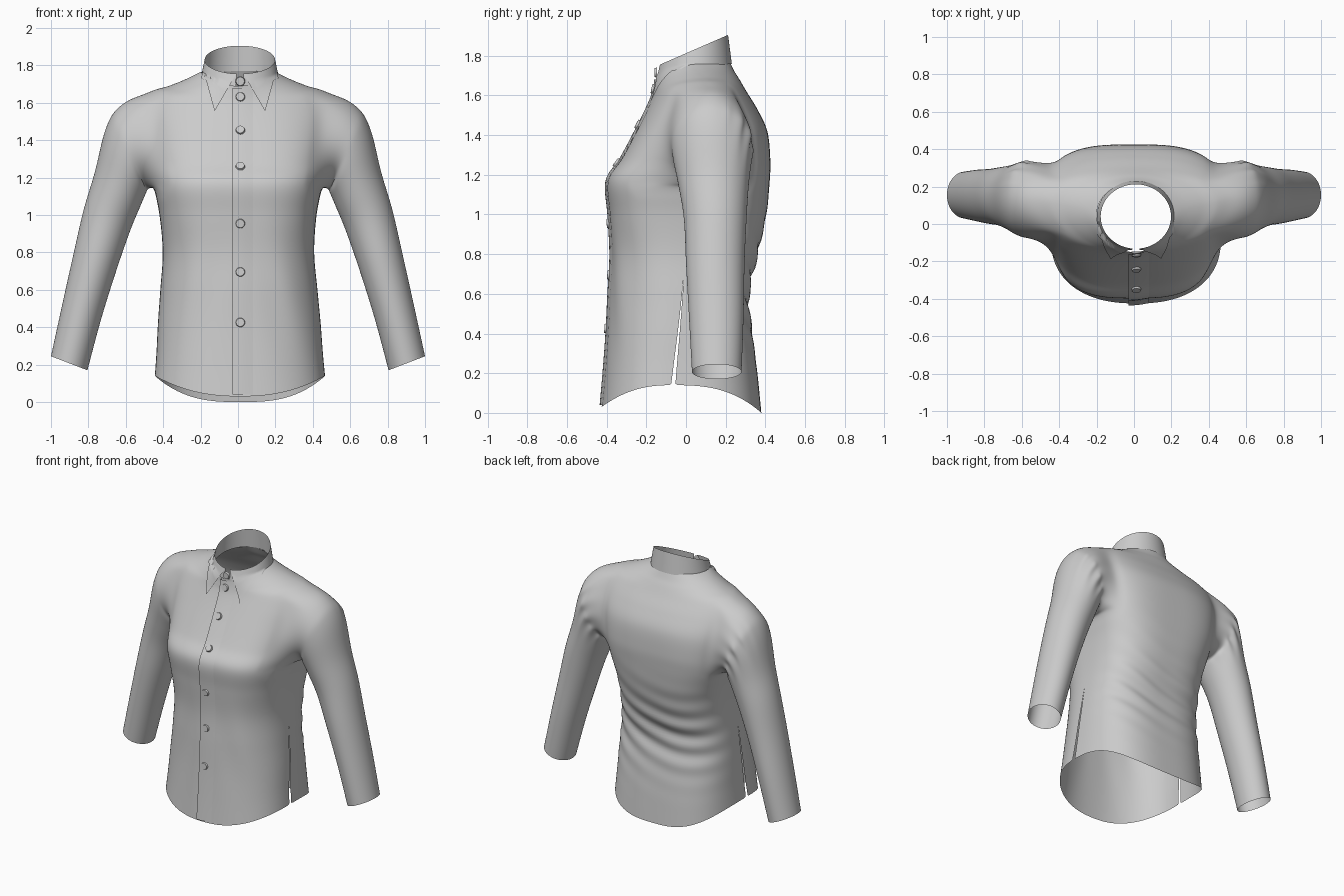
import bpy, bmesh, math
from math import sin, cos, pi, exp
from mathutils import Vector, Matrix
from mathutils.bvhtree import BVHTree

if "Cube" in bpy.data.objects:
    bpy.data.objects.remove(bpy.data.objects["Cube"])

N, S = 96, 6            # columns around the torso, steps between profile rows
SIDES = (N // 4, 3 * N // 4)


def spline(rows, steps):
    """Catmull-Rom interpolation through rows of numbers or vectors."""
    out = []
    for i in range(len(rows) - 1):
        p = [rows[max(0, min(len(rows) - 1, i + d))] for d in (-1, 0, 1, 2)]
        for k in range(steps):
            t = k / steps
            out.append([b + (c - a) * (t / 2) + (a * 2 - b * 5 + c * 4 - d) * (t * t / 2)
                        + (b * 3 - a - c * 3 + d) * (t ** 3 / 2) for a, b, c, d in zip(*p)])
    return out + [list(rows[-1])]


def finish(name, bm, angle=40):
    bmesh.ops.recalc_face_normals(bm, faces=bm.faces)
    mesh = bpy.data.meshes.new(name)
    bm.to_mesh(mesh)
    bm.free()
    ob = bpy.data.objects.new(name, mesh)
    bpy.context.collection.objects.link(ob)
    bpy.ops.object.select_all(action='DESELECT')
    ob.select_set(True)
    bpy.context.view_layer.objects.active = ob
    bpy.ops.object.shade_smooth_by_angle(angle=math.radians(angle))
    return ob


def sheet(bm, grid):
    vs = [[bm.verts.new(p) for p in row] for row in grid]
    for a, b in zip(vs, vs[1:]):
        for k in range(len(a) - 1):
            bm.faces.new((a[k], a[k + 1], b[k + 1], b[k]))


# Torso rows: z front, z side, z back, half width, y front, y back, y side, squareness
torso = spline([
    (.03, .14, .00, .455, -.425, .38, -.075, .86),
    (.20, .26, .20, .445, -.41, .36, -.06, .86),
    (.40, .42, .40, .435, -.395, .335, -.04, .86),
    (.60, .60, .60, .42, -.385, .315, -.02, .84),
    (.80, .80, .80, .405, -.375, .36, .0, .78),
    (1.0, 1.0, 1.0, .42, -.385, .405, .04, .68),
    (1.17, 1.15, 1.17, .45, -.395, .422, .09, .64),
    (1.28, 1.28, 1.28, .47, -.325, .425, .12, .66),
    (1.42, 1.42, 1.42, .50, -.25, .41, .13, .74),
    (1.53, 1.545, 1.53, .52, -.195, .36, .13, .86),
    (1.60, 1.645, 1.62, .50, -.165, .305, .12, 1),
    (1.64, 1.69, 1.68, .37, -.155, .27, .10, 1),
    (1.67, 1.728, 1.72, .275, -.15, .245, .08, 1),
    (1.69, 1.765, 1.77, .20, -.15, .22, .05, 1)], S)


def torso_point(row, i):
    zf, zs, zb, hw, yf, yb, yc, e = row
    t = 2 * pi * i / N
    s, c = sin(t), cos(t)
    if c < 0 and zs < 1.15:     # the back panel is squarer than the front
        e = min(e, .7)
    x = math.copysign(abs(s) ** e, s) * hw
    r = abs(c) ** e
    y = yc + ((yf - yc) if c > 0 else (yb - yc)) * r
    z = zs + ((zf if c > 0 else zb) - zs) * c * c
    if c < 0:   # sagging folds across the lower back
        y += .014 * r * exp(-((z - .66) / .24) ** 2) * sin((z - .25 * x - .6 * x * x) * 44)
    else:       # soft diagonal drape below the chest
        y += .008 * r * abs(s) * exp(-((z - .6) / .3) ** 2) * sin(abs(x) * 26 + z * 7)
    x += .012 * max(0, 1 - z)   # hem hangs slightly to one side
    return Vector((x, y, z))


bm = bmesh.new()
V = {(j, i): bm.verts.new(torso_point(r, i)) for j, r in enumerate(torso) for i in range(N)}

# Side slits: a second vertex column for the back panel
slit = 21
back_edge = {(j, i): bm.verts.new(V[j, i].co + Vector((0, .022 * (1 - j / slit), 0)))
             for j in range(slit) for i in SIDES}


def at(j, i, face):
    i %= N
    if (j, i) in back_edge and SIDES[0] <= face < SIDES[1]:
        return back_edge[j, i]
    return V[j, i]


# Torso faces, leaving out a block on each side for the armholes
J0, J1, H = 6 * S, 10 * S, 9
for j in range(len(torso) - 1):
    for i in range(N):
        if J0 <= j < J1 and any(c - H <= i < c + H for c in SIDES):
            continue
        bm.faces.new((at(j, i, i), at(j, i + 1, i), at(j + 1, i + 1, i), at(j + 1, i, i)))

# Sleeve rings: outer x, z, inner x, z, y front, y back
sleeve = [(.62, 1.6, .48, 1.14, -.08, .335), (.705, 1.47, .495, 1.11, -.065, .33),
          (.765, 1.23, .525, 1.04, -.035, .315), (.825, 1.03, .575, .92, -.01, .305),
          (.88, .79, .645, .72, .0, .295), (.94, .52, .73, .45, .015, .29),
          (1.0, .245, .805, .17, .03, .28)]
c0 = SIDES[0]
loop = ([(J1, c0 + k) for k in range(H)] + [(j, c0 + H) for j in range(J1, J0, -1)]
        + [(J0, c0 + k) for k in range(H, -H, -1)] + [(j, c0 - H) for j in range(J0, J1)]
        + [(J1, c0 + k) for k in range(-H, 0)])
n = len(loop)
near = set()
for side in (1, -1):
    start = [V[j, i if side > 0 else (N - i) % N] for j, i in loop]
    rings = [[v.co.copy() for v in start]]
    for ox, oz, ix, iz, y0, y1 in sleeve:
        mid = Vector((side * (ox + ix) / 2, (y0 + y1) / 2, (oz + iz) / 2))
        half = Vector((side * (ox - ix) / 2, 0, (oz - iz) / 2))
        rings.append([mid + half * cos(2 * pi * k / n)
                      + Vector((0, (y1 - y0) / 2 * sin(2 * pi * k / n), 0)) for k in range(n)])
    prev = start
    near.update(start)
    for m, ring in enumerate(spline(rings, 4)[1:]):
        # gathers where the back of the sleeve meets the body
        for k, p in enumerate(ring):
            p.y += .009 * exp(-((m - 5) / 3) ** 2) * max(0, sin(2 * pi * k / n)) * sin(k * 1.1 + m * .5)
        cur = [bm.verts.new(p) for p in ring]
        for k in range(n):
            bm.faces.new((prev[k], prev[(k + 1) % n], cur[(k + 1) % n], cur[k]))
        if m < 3:
            near.update(cur)
        prev = cur

# Relax the armhole seam
for _ in range(2):
    near |= {e.other_vert(v) for v in near for e in v.link_edges}
for _ in range(7):
    bmesh.ops.smooth_vert(bm, verts=list(near), factor=.5, use_axis_x=True, use_axis_y=True, use_axis_z=True)
body = finish("shirt_body", bm, 80)
body.modifiers.new("smooth", 'SUBSURF').levels = 1
body.modifiers["smooth"].render_levels = 1
tree = BVHTree.FromObject(body, bpy.context.evaluated_depsgraph_get())


def front_hit(x, z):
    return tree.ray_cast(Vector((x, -1, z)), Vector((0, 1, 0)))


def front_y(x, z):
    hit = front_hit(x, z)[0]
    return hit.y if hit else -.15


# Button placket: overlapping front edge
bm = bmesh.new()
strip = [(-.03, 0), (-.03, .012), (0, .011), (.04, .007), (.08, .001)]
sheet(bm, [[(x, front_y(x, z) - off, z) for x, off in strip]
           for z in [.04 + 1.64 * k / 70 for k in range(71)]])
finish("button_placket", bm)

# Collar: inner stand, and an outer fall with pointed tips
CX, CY, OPEN, SPAN = .01, .04, .1, .95


def collar_ring(phi, scale, z, dz):
    return Vector((CX + .188 * scale * sin(phi), CY - .172 * scale * cos(phi), z - dz * cos(phi)))


def fall_edge(phi):
    u = min(phi, 2 * pi - phi)
    sign = 1 if phi < pi else -1
    s = min(1, (u - OPEN) / SPAN)
    p = collar_ring(max(u, OPEN + SPAN), 1.11, 1.735, .025)
    p = Vector((CX + .135, -.178, 1.555)).lerp(p, s)
    return Vector((CX + sign * (p.x - CX), p.y, p.z))


stand, fall = [], []
for k in range(97):
    phi = OPEN + (2 * pi - 2 * OPEN) * k / 96
    top, base = collar_ring(phi, 1, 1.83, .075), collar_ring(phi, 1.05, 1.725, .045)
    stand.append([base.lerp(top, m / 4) for m in range(5)])
    low = fall_edge(phi)
    row = []
    for m in range(11):
        p = top.lerp(low, m / 10)
        if m and p.y < .02:     # keep the flap lying on the chest
            hit = front_hit(p.x, p.z)[0]
            if hit and hit.y < .06:
                p.y = min(p.y, hit.y - .01)
        row.append(p)
    fall.append(row)
for name, grid in (("collar_stand", stand), ("collar_fall", fall)):
    bm = bmesh.new()
    sheet(bm, grid)
    finish(name, bm, 60)

# Buttons down the front
for z in (1.715, 1.63, 1.45, 1.255, .955, .695, .425):
    hit, normal = front_hit(.012, z)[:2]
    if hit is None or hit.y > 0:    # top button sits in the collar opening
        hit, normal = Vector((.012, -.14, z)), Vector((0, -1, 0))
    if normal.y > 0:
        normal = -normal
    bm = bmesh.new()
    turn = Matrix.Translation(hit + normal * .012) @ normal.to_track_quat('Z', 'Y').to_matrix().to_4x4()
    bmesh.ops.create_cone(bm, cap_ends=True, segments=24, radius1=.026, radius2=.022, depth=.012, matrix=turn)
    finish("button", bm)
